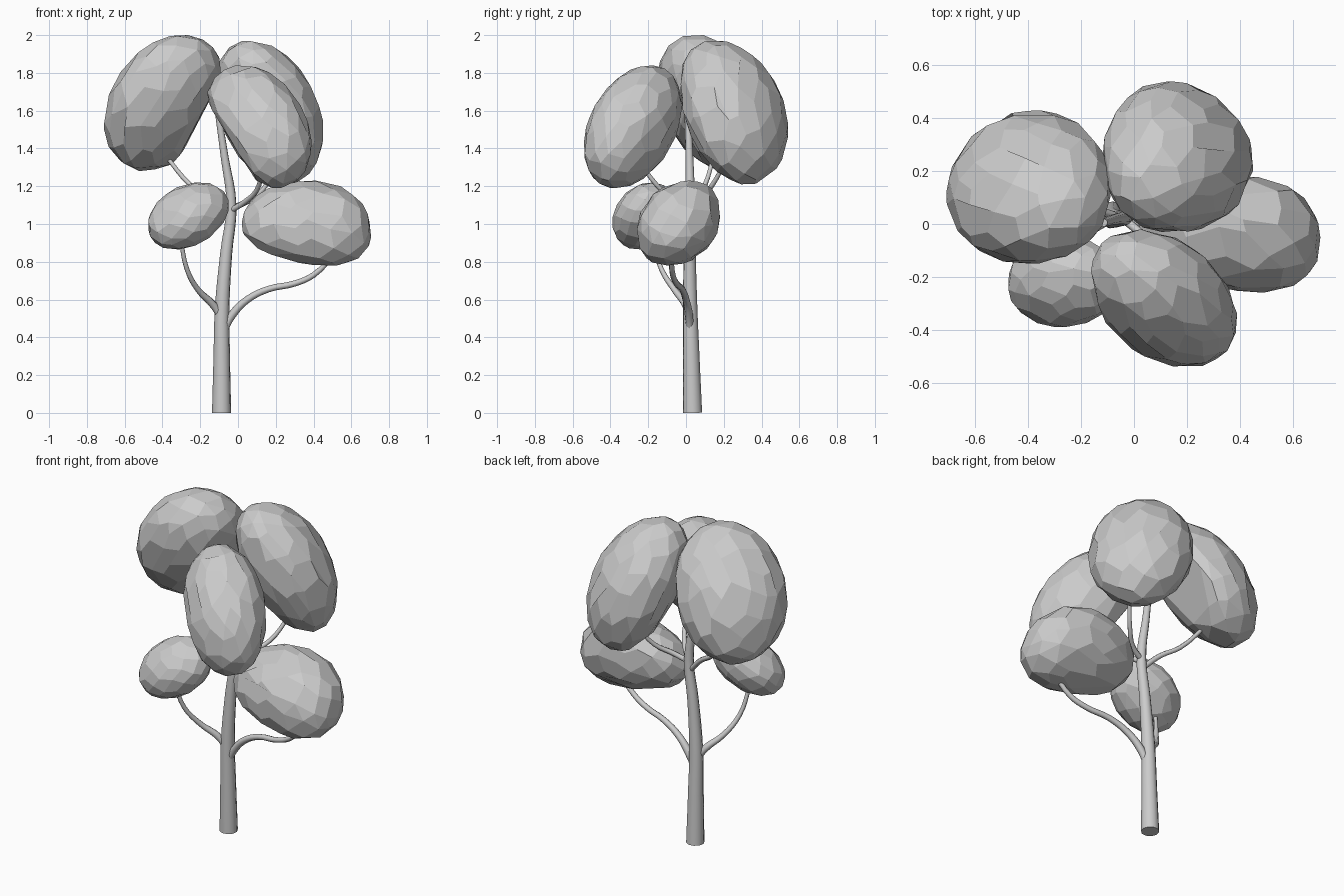
import bpy, bmesh, math, random
from mathutils import Vector, Matrix

if "Cube" in bpy.data.objects:
    bpy.data.objects.remove(bpy.data.objects["Cube"])

random.seed(4)


def limb(name, pts, sides_res=2):
    """Tapered tube through (x, y, z, radius) points."""
    cu = bpy.data.curves.new(name, 'CURVE')
    cu.dimensions = '3D'
    cu.bevel_depth = 1.0
    cu.bevel_resolution = sides_res
    cu.resolution_u = 4
    cu.use_fill_caps = True
    sp = cu.splines.new('BEZIER')
    sp.bezier_points.add(len(pts) - 1)
    for bp, p in zip(sp.bezier_points, pts):
        bp.co = p[:3]
        bp.radius = p[3]
        bp.handle_left_type = bp.handle_right_type = 'AUTO'
    ob = bpy.data.objects.new(name, cu)
    bpy.context.collection.objects.link(ob)
    bpy.ops.object.select_all(action='DESELECT')
    ob.select_set(True)
    bpy.context.view_layer.objects.active = ob
    bpy.ops.object.convert(target='MESH')
    bpy.ops.object.shade_smooth_by_angle(angle=math.radians(50))


def clump(name, lo, hi, xy, xz, yz, narrow, k, n=125, full=2.0, cut=None):
    """Faceted egg filling the box lo..hi, sheared by the three axis
    correlations, tapered towards narrow, flattened at the (point, normal) cut."""
    lo, hi = Vector(lo), Vector(hi)
    half = (hi - lo) / 2
    # Cholesky factor of the correlation matrix turns a sphere into a tilted ellipsoid
    b = math.sqrt(1 - xy * xy)
    c = (yz - xy * xz) / b
    d = math.sqrt(max(0.05, 1 - xz * xz - c * c))
    L = Matrix.Diagonal(half) @ Matrix(((1, 0, 0), (xy, b, 0), (xz, c, d)))
    u = (L.inverted() @ Vector(narrow)).normalized()
    pts = []
    for i in range(n):
        z = 1 - (2 * i + 1) / n
        a = i * 2.39996
        r = math.sqrt(1 - z * z)
        p = Vector((r * math.cos(a), r * math.sin(a), z))
        p = (p + Vector([random.uniform(-.09, .09) for _ in range(3)])).normalized()
        p /= sum(abs(q) ** full for q in p) ** (1 / full)
        t = p.dot(u)
        pts.append(L @ (t * u + (p - t * u) * (1 - k * t)))
    # fit to the box
    mn = Vector([min(p[j] for p in pts) for j in range(3)])
    mx = Vector([max(p[j] for p in pts) for j in range(3)])
    bm = bmesh.new()
    for p in pts:
        q = Vector([lo[j] + (p[j] - mn[j]) / (mx[j] - mn[j]) * (hi[j] - lo[j]) for j in range(3)])
        if cut:
            nrm = Vector(cut[1]).normalized()
            q -= nrm * max(0, (q - Vector(cut[0])).dot(nrm)) * .75
        bm.verts.new(q)
    bmesh.ops.convex_hull(bm, input=bm.verts[:])
    bmesh.ops.delete(bm, geom=[v for v in bm.verts if not v.link_faces], context='VERTS')
    # merge nearly flat triangles into larger facets
    bmesh.ops.dissolve_limit(bm, angle_limit=math.radians(12), verts=bm.verts[:], edges=bm.edges[:])
    bmesh.ops.recalc_face_normals(bm, faces=bm.faces[:])
    me = bpy.data.meshes.new(name)
    bm.to_mesh(me)
    bm.free()
    bpy.context.collection.objects.link(bpy.data.objects.new(name, me))


# trunk, running up into the crown
limb("trunk", [(-.087, .035, 0, .051), (-.086, .028, .3, .044), (-.084, .022, .55, .039),
               (-.062, .02, .85, .032), (-.035, .022, 1.1, .027), (-.07, .018, 1.35, .021),
               (-.115, .005, 1.65, .015)], 3)

# lower branches
limb("branch_low_left", [(-.085, .02, .5, .02), (-.13, .0, .57, .021), (-.21, -.06, .65, .016),
                         (-.27, -.13, .76, .013), (-.305, -.18, .93, .011)])
limb("branch_low_right", [(-.08, .02, .43, .02), (-.03, .015, .52, .022), (.05, -.0, .6, .019),
                          (.16, -.02, .655, .017), (.3, -.05, .685, .016), (.4, -.07, .73, .015),
                          (.52, -.08, .85, .012)])

# upper branches
limb("branch_upper_left", [(-.05, .022, 1.04, .016), (-.14, .055, 1.13, .015),
                           (-.25, .1, 1.205, .013), (-.39, .15, 1.37, .011)])
limb("branch_upper_front", [(-.04, .02, 1.07, .016), (.04, -.05, 1.12, .015),
                            (.1, -.13, 1.18, .013), (.13, -.23, 1.3, .011)])
limb("branch_upper_back", [(-.04, .02, 1.08, .016), (.05, .05, 1.12, .015),
                           (.13, .12, 1.18, .013), (.2, .2, 1.31, .011)])

# foliage
clump("foliage_top_left", (-.71, -.15, 1.28), (-.08, .43, 2.0), .04, .32, -.3,
      (.6, -.4, .5), .05, cut=((-.22, 0, 1.53), (.88, 0, -.47)))
clump("foliage_top_front", (-.17, -.54, 1.19), (.39, -.02, 1.84), -.32, -.3, .34,
      (-.4, .5, .6), .0, cut=((-.03, 0, 1.45), (-.85, 0, -.53)))
clump("foliage_top_back", (-.12, -.03, 1.21), (.45, .54, 1.97), -.03, -.32, -.3, (-.4, -.5, .6), .12)
clump("foliage_low_right", (.02, -.26, .78), (.705, .18, 1.23), -.08, -.1, .2,
      (-1, 0, -.1), .16, 100, 2.25)
clump("foliage_low_left", (-.475, -.39, .865), (-.05, -.05, 1.22), .03, .3, .2, (1, 0, .3), .02, 90)
